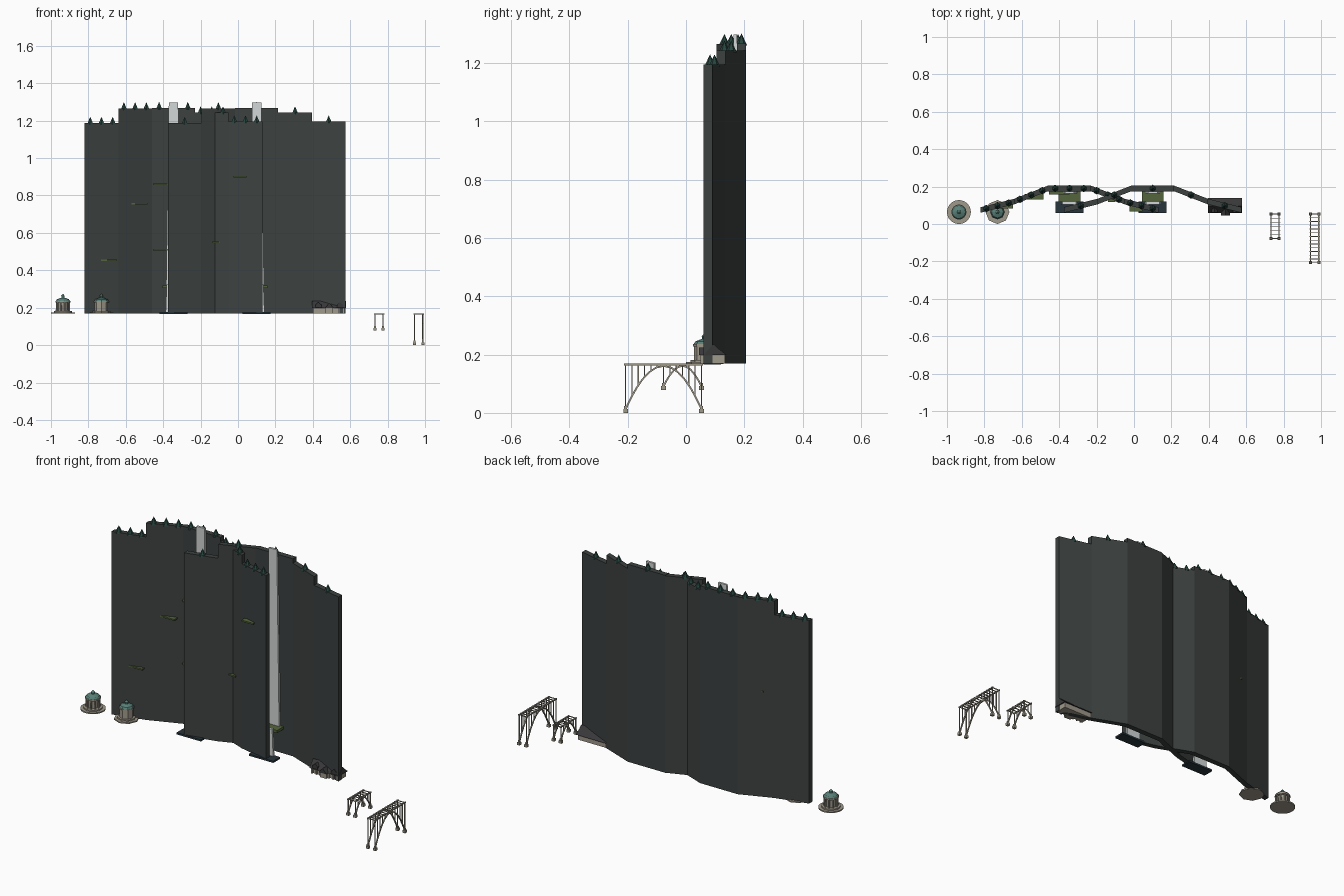
import bpy, bmesh, math
from mathutils import Vector, Matrix

if "Cube" in bpy.data.objects:
    bpy.data.objects.remove(bpy.data.objects["Cube"])


def mat(name, r, g, b):
    m = bpy.data.materials.new(name)
    m.diffuse_color = (r, g, b, 1)
    m.use_nodes = True
    m.node_tree.nodes["Principled BSDF"].inputs["Base Color"].default_value = m.diffuse_color
    return m


ROCK = mat("rock", 0.045, 0.053, 0.051)
TREE = mat("pine", 0.02, 0.06, 0.05)
MOSS = mat("moss", 0.09, 0.13, 0.045)
WATER = mat("falling_water", 0.65, 0.68, 0.68)
POOL = mat("pool_water", 0.02, 0.035, 0.045)
STONE = mat("pale_stone", 0.35, 0.32, 0.26)
COPPER = mat("aged_copper", 0.1, 0.22, 0.19)
ROOF = mat("slate", 0.04, 0.04, 0.042)
BASE = 0.17


def finish(name, bm, material):
    bmesh.ops.recalc_face_normals(bm, faces=bm.faces)
    me = bpy.data.meshes.new(name)
    bm.to_mesh(me)
    bm.free()
    me.materials.append(material)
    ob = bpy.data.objects.new(name, me)
    bpy.context.collection.objects.link(ob)
    return ob


def box(bm, x0, x1, y0, y1, z0, z1):
    m = Matrix.Translation(((x0+x1)/2, (y0+y1)/2, (z0+z1)/2)) @ Matrix.Diagonal((x1-x0, y1-y0, z1-z0, 1))
    bmesh.ops.create_cube(bm, size=1, matrix=m)


def cone(bm, x, y, z0, z1, r0, r1, n):
    bmesh.ops.create_cone(bm, cap_ends=True, segments=n, radius1=r0, radius2=r1, depth=z1-z0,
                          matrix=Matrix.Translation((x, y, (z0+z1)/2)))


def prism(bm, pts, direction):
    # closed outline swept along a vector
    d = Vector(direction)
    a = [bm.verts.new(p) for p in pts]
    b = [bm.verts.new(Vector(p)+d) for p in pts]
    bm.faces.new(a)
    bm.faces.new(b[::-1])
    for i in range(len(a)):
        j = (i+1) % len(a)
        bm.faces.new((a[i], b[i], b[j], a[j]))


def beam(bm, p, q, w):
    p, q = Vector(p), Vector(q)
    d = q-p
    m = Matrix.Translation((p+q)/2) @ d.to_track_quat('Z', 'Y').to_matrix().to_4x4()
    bmesh.ops.create_cube(bm, size=1, matrix=m @ Matrix.Diagonal((w, w, d.length, 1)))


PLAN = [(-0.475, 0.075), (-0.295, 0.12), (-0.115, 0.19), (0.115, 0.19), (0.295, 0.12), (0.475, 0.075)]
TOPS = [1.187, 1.265, 1.267, 1.243, 1.195]


def cliff(tag, cx, trees, ledges):
    # curved wall of five panels with stepped tops
    wall, pines, moss = bmesh.new(), bmesh.new(), bmesh.new()
    t = 0.015
    for (xa, ya), (xb, yb), top in zip(PLAN, PLAN[1:], TOPS):
        prism(wall, [(cx+xa, ya-t, BASE), (cx+xb, yb-t, BASE), (cx+xb, yb+t, BASE), (cx+xa, ya+t, BASE)],
              (0, 0, top-BASE))
        for i in range(trees):
            f = (i+0.5)/trees
            cone(pines, cx+xa+(xb-xa)*f, ya+(yb-ya)*f, top-0.008, top+0.034, 0.02, 0, 6)
    finish(tag+"_cliff_wall", wall, ROCK)
    finish(tag+"_cliff_pines", pines, TREE)
    # narrow mossy shelves
    for x, y, z, w in ledges:
        box(moss, x-w/2, x+w/2, y-0.008, y+0.02, z-0.004, z+0.004)
    # broad shelf that breaks the waterfall
    box(moss, cx-0.058, cx+0.058, 0.117, 0.18, 0.305, 0.32)
    finish(tag+"_moss_ledges", moss, MOSS)
    # upper and lower falls, wider at the foot
    fall = bmesh.new()
    for y, z0, z1, w0, w1 in ((0.162, 0.32, 1.297, 0.039, 0.025), (0.105, BASE, 0.325, 0.042, 0.036)):
        prism(fall, [(cx-w0, y, z0), (cx+w0, y, z0), (cx+w1, y, z1), (cx-w1, y, z1)], (0, 0.012, 0))
    finish(tag+"_waterfall", fall, WATER)
    pool = bmesh.new()
    box(pool, cx-0.075, cx+0.075, 0.06, 0.12, 0.166, 0.176)
    finish(tag+"_plunge_pool", pool, POOL)


cliff("left", -0.345, 3, [(-0.69, 0.09, 0.455, 0.085), (-0.535, 0.14, 0.755, 0.1), (-0.4, 0.165, 0.86, 0.11),
                          (-0.4, 0.165, 0.51, 0.11), (-0.12, 0.125, 0.55, 0.04), (0.01, 0.075, 0.9, 0.07)])
cliff("right", 0.1, 1, [])


def rotunda(tag, cx, cy, n, columns):
    # stepped plinth, drum, colonnade and copper dome
    b = bmesh.new()
    cone(b, cx, cy, 0.168, 0.175, 0.064, 0.064, n)
    cone(b, cx, cy, 0.175, 0.182, 0.048, 0.048, n)
    cone(b, cx, cy, 0.182, 0.23, 0.027 if columns else 0.036, 0.027 if columns else 0.036, n)
    for i in range(columns):
        a = 2*math.pi*i/columns
        cone(b, cx+0.034*math.cos(a), cy+0.034*math.sin(a), 0.182, 0.23, 0.0045, 0.004, 8)
    cone(b, cx, cy, 0.228, 0.236, 0.04, 0.04, n)
    finish(tag+"_rotunda", b, STONE)
    d = bmesh.new()
    for z0, z1, r0, r1 in ((0.236, 0.245, 0.038, 0.032), (0.245, 0.253, 0.032, 0.012),
                           (0.253, 0.262, 0.009, 0.009), (0.262, 0.274, 0.011, 0)):
        cone(d, cx, cy, z0, z1, r0, r1, n)
    finish(tag+"_rotunda_dome", d, COPPER)


rotunda("detailed", -0.936, 0.064, 24, 10)
rotunda("simple", -0.73, 0.064, 8, 0)

# hall with gabled roof, porch, dormers and chimney
hall, roof = bmesh.new(), bmesh.new()
box(hall, 0.402, 0.572, 0.07, 0.133, BASE, 0.2)
box(hall, 0.468, 0.508, 0.05, 0.08, BASE, 0.2)
for i in range(7):
    x = 0.41+i*0.026
    box(hall, x-0.004, x+0.004, 0.062, 0.072, BASE, 0.2)
finish("hall_walls", hall, STONE)
prism(roof, [(0.396, 0.06, 0.198), (0.396, 0.14, 0.198), (0.396, 0.112, 0.22), (0.396, 0.095, 0.237)], (0.182, 0, 0))
prism(roof, [(0.464, 0.045, 0.198), (0.512, 0.045, 0.198), (0.488, 0.045, 0.225)], (0, 0.05, 0))
for x in (0.43, 0.545):
    prism(roof, [(x-0.016, 0.062, 0.2), (x+0.016, 0.062, 0.2), (x+0.016, 0.062, 0.215),
                 (x, 0.062, 0.23), (x-0.016, 0.062, 0.215)], (0, 0.035, 0))
box(roof, 0.436, 0.45, 0.098, 0.11, 0.2, 0.258)
finish("hall_roof_and_chimney", roof, ROOF)


def bridge(tag, cx, y0, y1, foot, bays, slats):
    # twin arch ribs, spandrel posts, slatted deck and footings
    b, deck = bmesh.new(), bmesh.new()
    mid, half = (y0+y1)/2, (y1-y0)/2
    arch = lambda y: 0.161-(0.161-foot-0.012)*((y-mid)/half)**2
    for x in (cx-0.022, cx+0.022):
        ys = [mid-half*math.cos(math.pi*i/16) for i in range(17)]
        for p, q in zip(ys, ys[1:]):
            beam(b, (x, p, arch(p)), (x, q, arch(q)), 0.006)
        for i in range(bays+1):
            y = y0+(y1-y0)*i/bays
            if 0.165-arch(y) > 0.008:
                beam(b, (x, y, arch(y)), (x, y, 0.165), 0.004)
        for y in (y0, y1):
            box(b, x-0.008, x+0.008, y-0.008, y+0.008, foot, foot+0.014)
            box(b, x-0.005, x+0.005, y-0.005, y+0.005, foot+0.014, foot+0.024)
        box(deck, x-0.003, x+0.003, y0-0.006, y1+0.006, 0.163, 0.169)
    for i in range(slats):
        y = y0+(y1-y0)*i/(slats-1)
        box(deck, cx-0.028, cx+0.028, y-0.002, y+0.002, 0.164, 0.168)
    finish(tag+"_bridge_arches", b, STONE)
    finish(tag+"_bridge_deck", deck, STONE)


bridge("short", 0.754, -0.077, 0.053, 0.078, 6, 7)
bridge("long", 0.966, -0.207, 0.053, 0.0, 12, 14)
